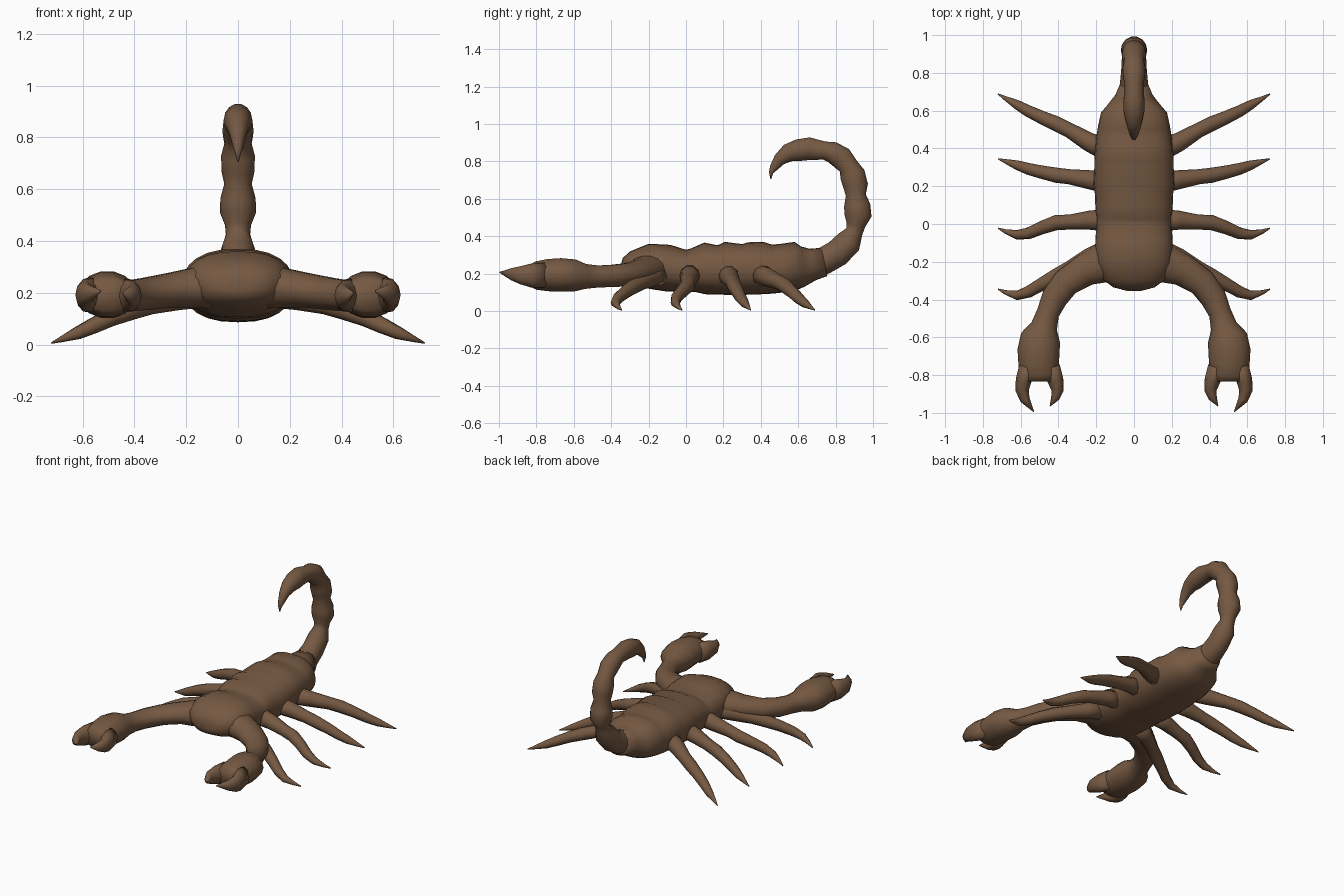
import bpy, bmesh, math
from mathutils import Vector

brown = bpy.data.materials.new("brown_shell")
brown.diffuse_color = (0.18, 0.1, 0.055, 1)


def tube(name, rings, sides=14, power=2.0, mirror=False, side_axis=None):
    """Loft ellipses (x, y, z, half width, half height) along a path."""
    bm = bmesh.new()
    pts = [Vector(r[:3]) for r in rings]
    loops = []
    for i, (p, r) in enumerate(zip(pts, rings)):
        t = (pts[min(i + 1, len(pts) - 1)] - pts[max(i - 1, 0)]).normalized()
        side = side_axis or t.cross(Vector((0, 0, 1))).normalized()
        up = side.cross(t).normalized()
        loop = []
        for k in range(sides):
            a = 2 * math.pi * k / sides
            c, s = math.cos(a), math.sin(a)
            u = math.copysign(abs(c) ** (2 / power), c) * r[3]
            v = math.copysign(abs(s) ** (2 / power), s) * r[4]
            loop.append(bm.verts.new(p + side * u + up * v))
        loops.append(loop)
    for a, b in zip(loops, loops[1:]):
        for k in range(sides):
            j = (k + 1) % sides
            bm.faces.new((a[k], a[j], b[j], b[k]))
    bm.faces.new(loops[0])
    bm.faces.new(loops[-1])
    bmesh.ops.recalc_face_normals(bm, faces=bm.faces[:])
    mesh = bpy.data.meshes.new(name)
    bm.to_mesh(mesh)
    bm.free()
    for f in mesh.polygons:
        f.use_smooth = True
    mesh.materials.append(brown)
    ob = bpy.data.objects.new(name, mesh)
    bpy.context.collection.objects.link(ob)
    if mirror:
        ob.modifiers.new("mirror", "MIRROR")
    return ob


# Body: (y, half width, bottom z, top z), with ridged back plates
profile = [
    (-0.35, 0.05, 0.20, 0.26), (-0.335, 0.11, 0.17, 0.285), (-0.29, 0.17, 0.145, 0.32),
    (-0.20, 0.205, 0.12, 0.36), (-0.10, 0.205, 0.105, 0.355), (-0.01, 0.20, 0.10, 0.328),
    (0.04, 0.20, 0.10, 0.335), (0.10, 0.205, 0.09, 0.366), (0.17, 0.208, 0.088, 0.352),
    (0.21, 0.215, 0.087, 0.37), (0.30, 0.21, 0.086, 0.358), (0.34, 0.21, 0.088, 0.368),
    (0.41, 0.205, 0.09, 0.37), (0.46, 0.20, 0.093, 0.355), (0.52, 0.19, 0.10, 0.36),
    (0.59, 0.175, 0.115, 0.37), (0.625, 0.145, 0.13, 0.345), (0.68, 0.10, 0.165, 0.335),
    (0.74, 0.075, 0.185, 0.34),
]
tube("body", [(0, y, (lo + hi) / 2, w, (hi - lo) / 2) for y, w, lo, hi in profile],
     sides=24, power=2.35)

# Tail: (y, z, half width, half thickness), segmented, curling to the stinger
tail = [
    (0.66, 0.25, 0.085, 0.08), (0.74, 0.27, 0.075, 0.075), (0.81, 0.31, 0.068, 0.075),
    (0.87, 0.37, 0.065, 0.072), (0.90, 0.425, 0.047, 0.047), (0.908, 0.46, 0.05, 0.052),
    (0.92, 0.51, 0.07, 0.074), (0.915, 0.565, 0.068, 0.072), (0.908, 0.62, 0.053, 0.055),
    (0.907, 0.67, 0.064, 0.068), (0.89, 0.73, 0.065, 0.07), (0.868, 0.775, 0.053, 0.055),
    (0.83, 0.82, 0.06, 0.064), (0.78, 0.85, 0.058, 0.058), (0.74, 0.858, 0.05, 0.05),
    (0.66, 0.868, 0.055, 0.062), (0.60, 0.86, 0.056, 0.06), (0.545, 0.845, 0.045, 0.05),
    (0.50, 0.81, 0.032, 0.035), (0.468, 0.765, 0.02, 0.022), (0.455, 0.74, 0.012, 0.012),
    (0.453, 0.705, 0.002, 0.002),
]
tube("tail", [(0, y, z, w, h) for y, z, w, h in tail], side_axis=Vector((1, 0, 0)))

# Pincer arms with swollen hands
tube("pincer_arm", [
    (0.05, -0.19, 0.23, 0.13, 0.10), (0.16, -0.205, 0.22, 0.105, 0.08),
    (0.26, -0.245, 0.21, 0.085, 0.068), (0.36, -0.31, 0.195, 0.075, 0.063),
    (0.42, -0.39, 0.188, 0.07, 0.061), (0.455, -0.47, 0.185, 0.06, 0.06),
    (0.475, -0.54, 0.185, 0.07, 0.068), (0.495, -0.60, 0.19, 0.105, 0.088),
    (0.505, -0.67, 0.193, 0.112, 0.092), (0.505, -0.74, 0.192, 0.107, 0.088),
    (0.502, -0.80, 0.19, 0.103, 0.078), (0.502, -0.835, 0.19, 0.09, 0.06),
], mirror=True)

# Pincer fingers
tube("outer_finger", [
    (0.56, -0.76, 0.192, 0.05, 0.07), (0.585, -0.83, 0.19, 0.042, 0.066),
    (0.592, -0.88, 0.192, 0.036, 0.052), (0.577, -0.93, 0.198, 0.026, 0.034),
    (0.53, -0.995, 0.207, 0.002, 0.003)], sides=10, mirror=True)
tube("inner_finger", [
    (0.44, -0.76, 0.19, 0.05, 0.068), (0.415, -0.83, 0.188, 0.042, 0.062),
    (0.405, -0.88, 0.19, 0.033, 0.046), (0.417, -0.92, 0.193, 0.023, 0.03),
    (0.445, -0.965, 0.2, 0.002, 0.003)], sides=10, mirror=True)

# Legs: each row is the y position at the shared x, z and thickness stations
stations = [(0.14, 0.20, 0.06), (0.24, 0.18, 0.05), (0.34, 0.155, 0.04), (0.41, 0.135, 0.04),
            (0.49, 0.105, 0.035), (0.56, 0.072, 0.031), (0.62, 0.044, 0.025),
            (0.68, 0.021, 0.012), (0.72, 0.006, 0.003)]
legs = {
    "first_leg": (-0.14, -0.18, -0.235, -0.275, -0.32, -0.36, -0.378, -0.362, -0.345),
    "second_leg": (0.02, 0.02, 0.01, 0.008, -0.02, -0.05, -0.057, -0.04, -0.022),
    "third_leg": (0.22, 0.235, 0.25, 0.258, 0.275, 0.292, 0.312, 0.332, 0.345),
    "fourth_leg": (0.39, 0.435, 0.495, 0.53, 0.565, 0.598, 0.632, 0.665, 0.688),
}
for name, ys in legs.items():
    tube(name, [(x, y, z, r, r) for (x, z, r), y in zip(stations, ys)],
         sides=10, mirror=True)
